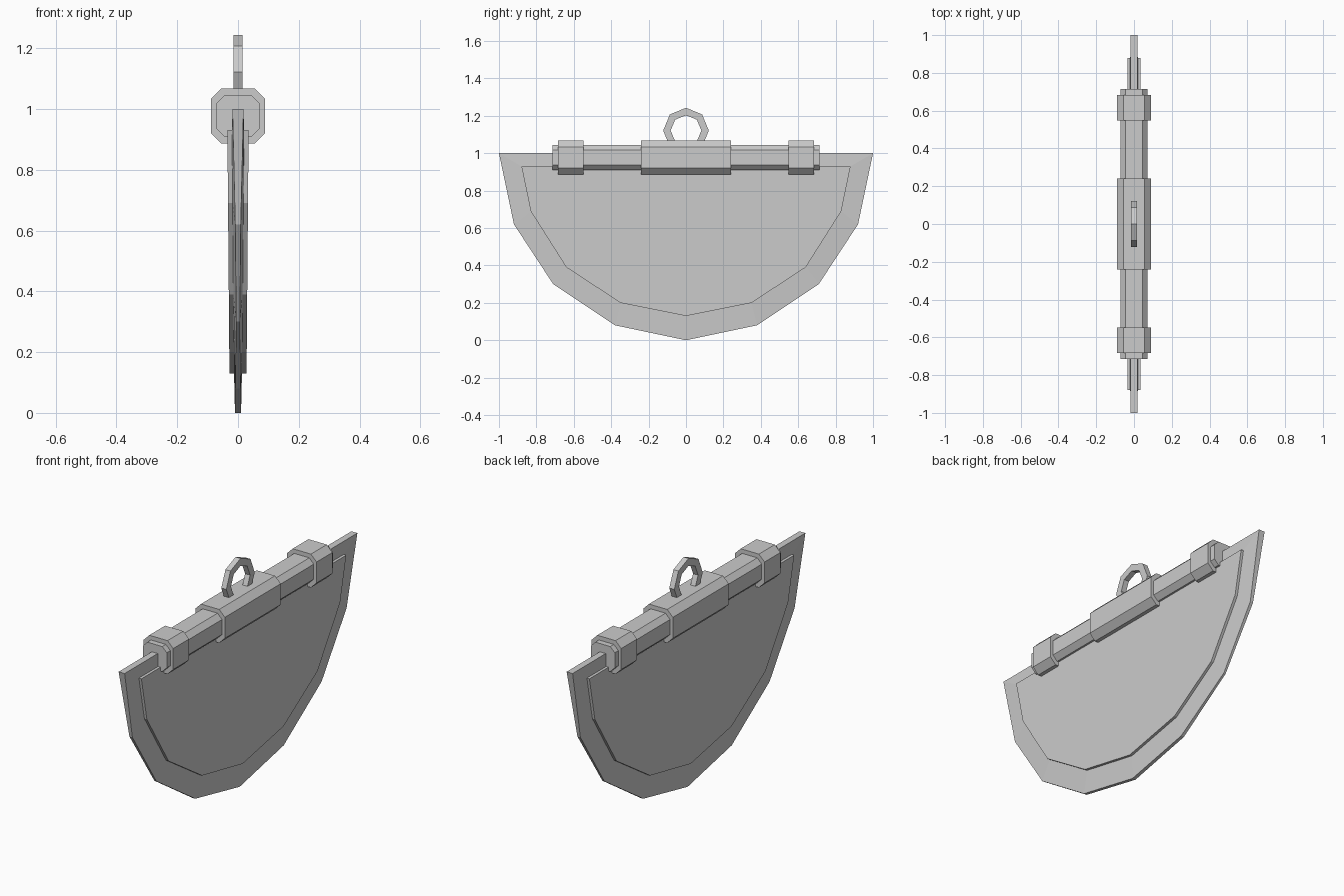
import bpy, bmesh, math

if "Cube" in bpy.data.objects:
    bpy.data.objects.remove(bpy.data.objects["Cube"])


def loft(name, loops, closed=False):
    """Skin equal-length point loops; cap the ends or close the loop of loops."""
    bm = bmesh.new()
    rows = [[bm.verts.new(p) for p in loop] for loop in loops]
    pairs = list(zip(rows, rows[1:]))
    if closed:
        pairs.append((rows[-1], rows[0]))
    else:
        bm.faces.new(rows[0])
        bm.faces.new(rows[-1])
    for a, b in pairs:
        for i in range(len(a)):
            j = (i + 1) % len(a)
            bm.faces.new((a[i], a[j], b[j], b[i]))
    bmesh.ops.recalc_face_normals(bm, faces=bm.faces)
    mesh = bpy.data.meshes.new(name)
    bm.to_mesh(mesh)
    bm.free()
    obj = bpy.data.objects.new(name, mesh)
    bpy.context.collection.objects.link(obj)
    return obj


def mirror_y(half):
    """Half profile ending on the centre line -> full closed profile."""
    return half + [(-y, z, t) for y, z, t in reversed(half[:-1])]


# Blade: half-round profiles as (y, z, half thickness)
edge = mirror_y([(1, 1, .018), (.92, .62, .009), (.71, .30, .006),
                 (.38, .08, .009), (0, 0, .01)])
panel = mirror_y([(y, z, .027 + .0085 * z) for y, z in
                  [(.88, .93), (.83, .69), (.64, .39), (.35, .20), (0, .13)]])


def layer(profile, side, inset=0):
    return [(side * (t - inset), y, z) for y, z, t in profile]


loft("blade", [layer(panel, 1), layer(panel, 1, .015), layer(edge, 1),
               layer(edge, -1), layer(panel, -1, .015), layer(panel, -1)])


# Handle bar and collars: chamfered square sections along y
def bar(name, y0, y1, w, h, c, zc=.977):
    quad = [(w, h - c), (w - c, h), (c - w, h), (-w, h - c),
            (-w, c - h), (c - w, -h), (w - c, -h), (w, c - h)]
    return loft(name, [[(x, y, zc + z) for x, z in quad] for y in (y0, y1)])


bar("handle_bar", -.715, .715, .072, .068, .027)
bar("centre_sleeve", -.24, .24, .089, .091, .034)
for s, side in ((-1, "left"), (1, "right")):
    bar(side + "_collar", s * .683 - .068, s * .683 + .068, .089, .091, .034) \
        .location.y = -s * .067

# Hanging loop: eight-sided ring with a square section
loops = []
for i in range(8):
    a = math.tau * i / 8
    loops.append([(x, r * math.cos(a), 1.121 + r * math.sin(a))
                  for x, r in ((-.015, .122), (.015, .122), (.015, .082), (-.015, .082))])
loft("hanging_loop", loops, closed=True)
